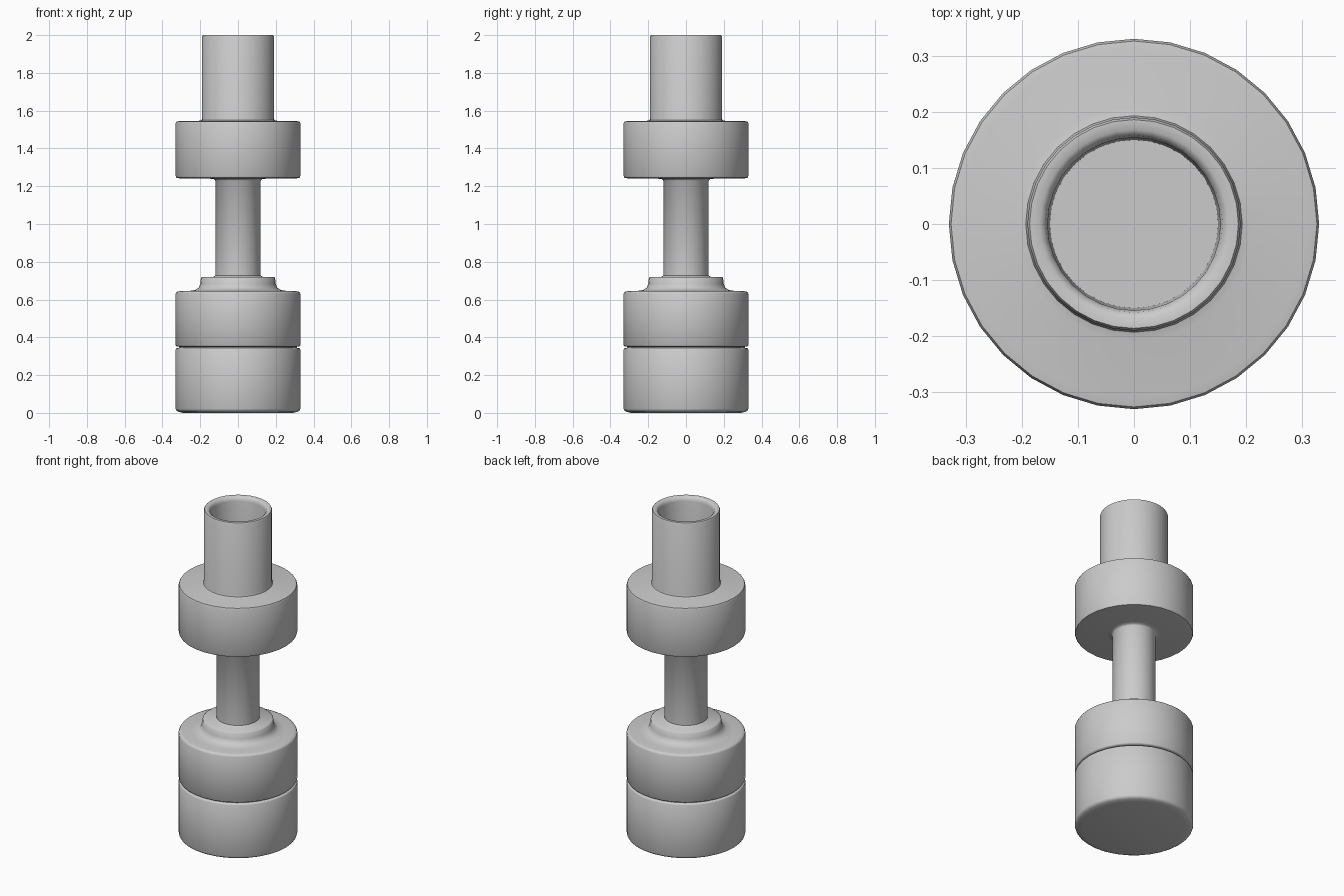
import bpy, bmesh, math

if "Cube" in bpy.data.objects:
    bpy.data.objects.remove(bpy.data.objects["Cube"])

SIDES = 32


def lathe(name, profile):
    """Revolve (radius, z) points around z; zero radius closes the end."""
    bm = bmesh.new()
    rings = []
    for r, z in profile:
        if r == 0:
            rings.append([bm.verts.new((0, 0, z))])
        else:
            rings.append([bm.verts.new((r * math.cos(2 * math.pi * i / SIDES),
                                        r * math.sin(2 * math.pi * i / SIDES), z))
                          for i in range(SIDES)])
    for a, b in zip(rings, rings[1:]):
        for i in range(SIDES):
            j = (i + 1) % SIDES
            if len(a) == 1:
                bm.faces.new((a[0], b[j], b[i]))
            elif len(b) == 1:
                bm.faces.new((a[i], a[j], b[0]))
            else:
                bm.faces.new((a[i], a[j], b[j], b[i]))
    bmesh.ops.recalc_face_normals(bm, faces=bm.faces)
    mesh = bpy.data.meshes.new(name)
    bm.to_mesh(mesh)
    bm.free()
    obj = bpy.data.objects.new(name, mesh)
    bpy.context.collection.objects.link(obj)
    bpy.context.view_layer.objects.active = obj
    obj.select_set(True)
    bpy.ops.object.shade_smooth_by_angle(angle=math.radians(50))
    obj.select_set(False)
    return obj


# One continuous turned body, traced from the base centre up and into the bore
base = [(0, 0), (0.29, 0), (0.315, 0.006), (0.326, 0.012), (0.33, 0.022),
        (0.33, 0.336), (0.326, 0.342), (0.312, 0.344)]
lower_drum = [(0.312, 0.35), (0.326, 0.352), (0.33, 0.358),
              (0.33, 0.632), (0.325, 0.641), (0.31, 0.644), (0.26, 0.645)]
collar = [(0.225, 0.651), (0.208, 0.663), (0.2, 0.682), (0.196, 0.715), (0.19, 0.72)]
neck = [(0.13, 0.72), (0.12, 0.728), (0.12, 1.23), (0.127, 1.238), (0.15, 1.24)]
upper_drum = [(0.31, 1.242), (0.326, 1.245), (0.33, 1.254),
              (0.33, 1.533), (0.326, 1.542), (0.31, 1.545)]
tube = [(0.208, 1.546), (0.193, 1.55), (0.19, 1.56), (0.19, 1.992), (0.186, 2.0)]
bore = [(0.168, 2.0), (0.158, 1.992), (0.154, 1.975), (0.15, 1.56), (0, 1.56)]

lathe("turned_column", base + lower_drum + collar + neck + upper_drum + tube + bore)
